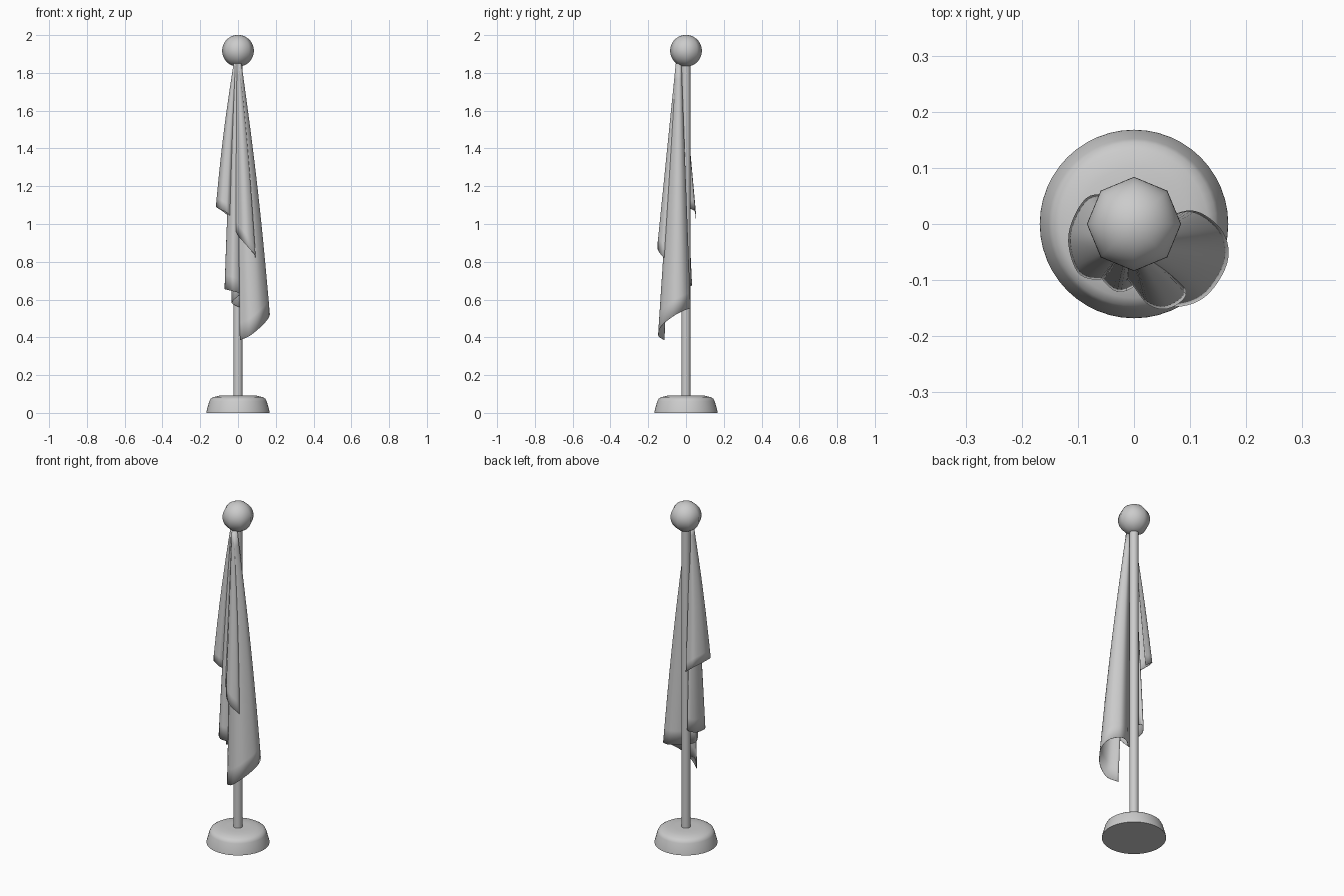
import bpy, bmesh, math
from mathutils import Vector

if "Cube" in bpy.data.objects:
    bpy.data.objects.remove(bpy.data.objects["Cube"])


def make_object(name, verts, faces):
    mesh = bpy.data.meshes.new(name)
    mesh.from_pydata(verts, [], faces)
    bm = bmesh.new()
    bm.from_mesh(mesh)
    bmesh.ops.remove_doubles(bm, verts=bm.verts, dist=1e-5)
    bmesh.ops.recalc_face_normals(bm, faces=bm.faces)
    bm.to_mesh(mesh)
    bm.free()
    obj = bpy.data.objects.new(name, mesh)
    bpy.context.collection.objects.link(obj)
    return obj


def smooth(obj, angle=40):
    bpy.ops.object.select_all(action='DESELECT')
    obj.select_set(True)
    bpy.context.view_layer.objects.active = obj
    bpy.ops.object.shade_smooth_by_angle(angle=math.radians(angle))


def lathe(name, profile, n):
    verts = [(r * math.cos(2 * math.pi * k / n), r * math.sin(2 * math.pi * k / n), z)
             for r, z in profile for k in range(n)]
    faces = [(i * n + k, i * n + (k + 1) % n, (i + 1) * n + (k + 1) % n, (i + 1) * n + k)
             for i in range(len(profile) - 1) for k in range(n)]
    # flat caps on both ends
    faces += [tuple(range(n))[::-1], tuple(range((len(profile) - 1) * n, len(profile) * n))]
    return make_object(name, verts, faces)


def catmull(points, steps):
    pts = [Vector(p) for p in points]
    pts = [2 * pts[0] - pts[1]] + pts + [2 * pts[-1] - pts[-2]]
    out = []
    for a, b, c, d in zip(pts, pts[1:], pts[2:], pts[3:]):
        for s in range(steps):
            t = s / steps
            out.append(0.5 * (2 * b + (c - a) * t + (2 * a - 5 * b + 4 * c - d) * t * t
                              + (3 * b - a - 3 * c + d) * t ** 3))
    return out + [pts[-2]]


# weighted foot with rounded shoulder
smooth(lathe("base", [(0.168, 0), (0.167, 0.008), (0.152, 0.062), (0.146, 0.074),
                      (0.132, 0.083), (0.10, 0.091), (0.06, 0.093)], 48))

# upright pole
smooth(lathe("pole", [(0.024, 0.08), (0.024, 1.85)], 24))

# ball on top, few segments around
bpy.ops.mesh.primitive_uv_sphere_add(segments=8, ring_count=24, radius=0.084,
                                     location=(0, 0, 1.917))
ball = bpy.context.object
ball.name = "finial_ball"
smooth(ball, 60)

# hanging flag: lower edge winds through four folds, gathered at the top
hem = [
    (-0.035, 0.052, 1.03), (-0.085, 0.045, 1.07), (-0.116, -0.02, 1.09),   # left fold
    (-0.100, -0.085, 1.08), (-0.060, -0.098, 1.06), (-0.035, -0.080, 1.03),
    (-0.005, -0.105, 0.95), (0.025, -0.142, 0.91), (0.060, -0.150, 0.87),  # front fold
    (0.092, -0.125, 0.83), (0.070, -0.085, 0.80), (0.020, -0.065, 0.74),
    (-0.015, -0.045, 0.70), (-0.030, 0.030, 0.68), (-0.062, -0.005, 0.66), # middle fold
    (-0.068, -0.075, 0.655), (-0.030, -0.120, 0.645), (0.010, -0.100, 0.63),
    (-0.020, -0.080, 0.60), (-0.032, -0.045, 0.58), (0.010, -0.032, 0.56), # large fold
    (0.060, 0.010, 0.56), (0.110, 0.022, 0.555), (0.158, -0.015, 0.54),
    (0.165, -0.070, 0.51), (0.125, -0.130, 0.46), (0.065, -0.146, 0.41),
    (0.010, -0.115, 0.385),
]
edge = catmull(hem, 6)
rows = 16
verts, faces = [], []
for j in range(rows + 1):
    t = j / rows
    for p in edge:
        top = Vector((p.x * 0.14 - 0.006, -0.037 + (p.y + 0.05) * 0.16, 1.85))
        q = top.lerp(p, t)
        q.x += 0.010 * math.sin(math.pi * t) * p.x / 0.16
        verts.append(q)
n = len(edge)
for j in range(rows):
    for i in range(n - 1):
        faces.append((j * n + i, j * n + i + 1, (j + 1) * n + i + 1, (j + 1) * n + i))
flag = make_object("flag", verts, faces)
smooth(flag, 60)
cloth = flag.modifiers.new("cloth_thickness", 'SOLIDIFY')
cloth.thickness = 0.002
cloth.offset = 0
